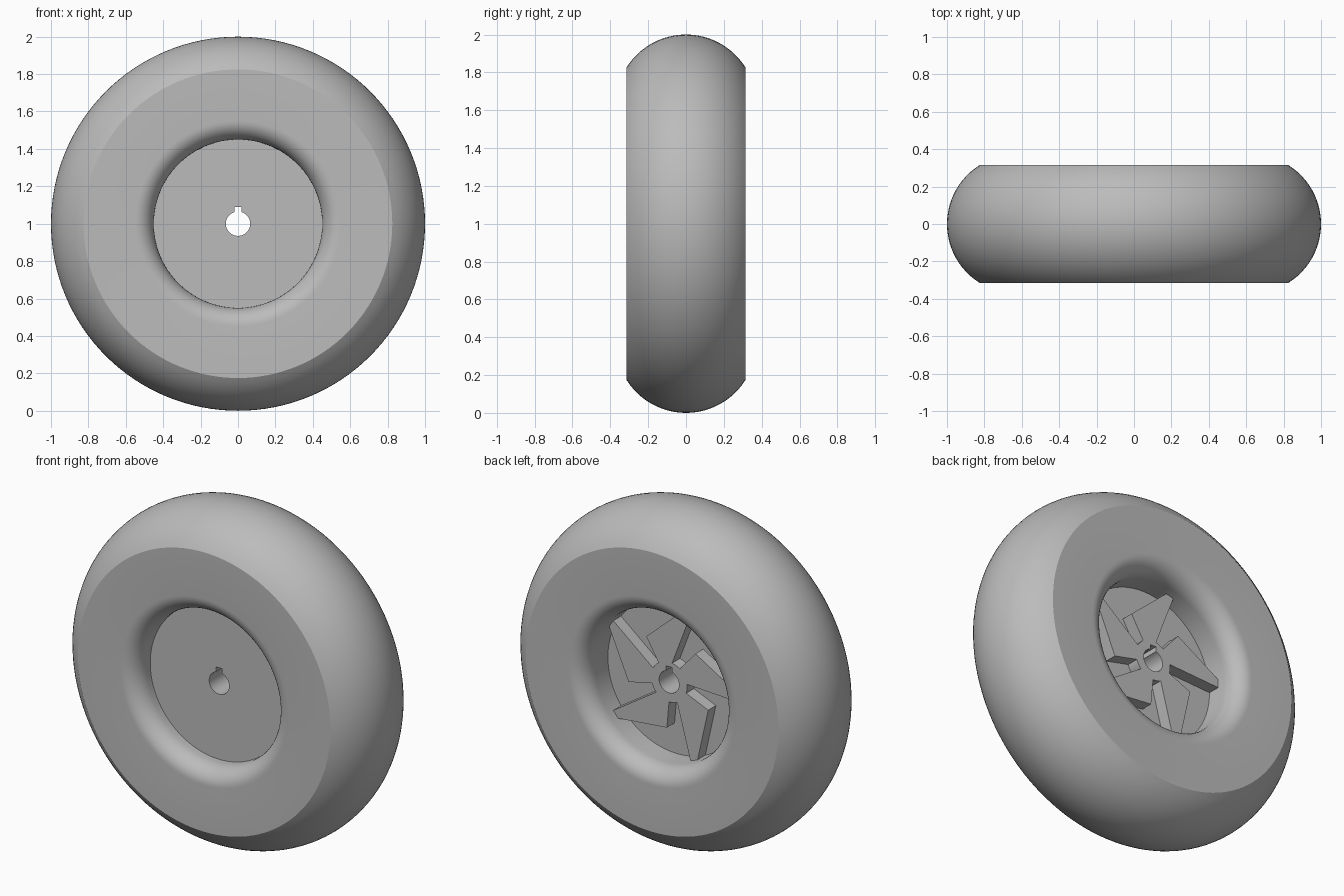
import bpy, bmesh
from math import sin, cos, pi, radians, atan2, asin, sqrt
from mathutils import Matrix

cube = bpy.data.objects.get("Cube")
if cube:
    bpy.data.objects.remove(cube)

grey = bpy.data.materials.new("plain_grey")
grey.use_nodes = True
COLOUR = (0.5, 0.5, 0.5, 1)
grey.diffuse_color = COLOUR
grey.node_tree.nodes["Principled BSDF"].inputs["Base Color"].default_value = COLOUR

AXLE = 1.0           # height of the wheel centre
FACE = 0.315         # half width of the tyre
PLATE_FRONT, PLATE_BACK, BLADE_TOP = -0.176, 0.086, 0.158


def finish(name, bm, smooth=30):
    """Turn a bmesh into a shaded, coloured object."""
    bmesh.ops.recalc_face_normals(bm, faces=bm.faces)
    mesh = bpy.data.meshes.new(name)
    bm.to_mesh(mesh)
    bm.free()
    mesh.materials.append(grey)
    obj = bpy.data.objects.new(name, mesh)
    bpy.context.collection.objects.link(obj)
    bpy.ops.object.select_all(action='DESELECT')
    obj.select_set(True)
    bpy.context.view_layer.objects.active = obj
    bpy.ops.object.shade_smooth_by_angle(angle=radians(smooth))
    return obj


def loft(bm, rings):
    """Join closed rings of equal length into a closed tube."""
    loops = [[bm.verts.new(p) for p in ring] for ring in rings]
    n = len(loops[0])
    for a, b in zip(loops, loops[1:] + loops[:1]):
        for i in range(n):
            j = (i + 1) % n
            bm.faces.new((a[i], a[j], b[j], b[i]))


# Tyre: domed tread, flat sidewalls, rounded lips around the opening
tread_r = (FACE ** 2 + 0.175 ** 2) / 0.35
edge = asin(FACE / tread_r)
half = []
for i in range(13):
    a = edge * i / 12
    half.append((1 - tread_r + tread_r * cos(a), tread_r * sin(a)))
for i in range(11):
    a = pi / 2 * i / 10
    half.append((0.55 - 0.1 * sin(a), FACE - 0.11 * (1 - cos(a))))
profile = half + [(r, -y) for r, y in reversed(half[1:])]
SEG = 128
bm = bmesh.new()
loft(bm, [[(r * cos(2 * pi * k / SEG), y, AXLE + r * sin(2 * pi * k / SEG))
           for k in range(SEG)] for r, y in profile])
finish("tyre", bm)

# Outline of the axle bore with its key slot at the top
BORE, KEY_HALF, KEY_TOP = 0.065, 0.02, 0.09
start = pi / 2 + asin(KEY_HALF / BORE)
sweep = 2 * pi - 2 * asin(KEY_HALF / BORE)
bore = [(BORE * cos(start + sweep * i / 60), BORE * sin(start + sweep * i / 60))
        for i in range(61)]
bore += [(KEY_HALF * t, KEY_TOP) for t in (1, 0.5, 0, -0.5, -1)]


def bored_disc(name, radius, y0, y1):
    rim = [(radius * cos(atan2(z, x)), radius * sin(atan2(z, x))) for x, z in bore]
    bm = bmesh.new()
    loft(bm, [[(x, y, AXLE + z) for x, z in outline]
              for outline, y in ((rim, y0), (rim, y1), (bore, y1), (bore, y0))])
    return finish(name, bm)


bored_disc("wheel_plate", 0.452, PLATE_FRONT, PLATE_BACK)
bored_disc("hub", 0.118, PLATE_BACK, BLADE_TOP)

# Five swept wedge blades on the back: (radius, angle seen from behind)
blade = [(0.112, -18), (0.274, -21), (0.455, -66), (0.455, -72), (0.112, -63)]
for k in range(5):
    bm = bmesh.new()
    verts = []
    for r, deg in blade:
        a = radians(deg + 72 * k)
        verts.append(bm.verts.new((-r * cos(a), PLATE_BACK - 0.01, AXLE + r * sin(a))))
    base = bm.faces.new(verts)
    grown = bmesh.ops.extrude_face_region(bm, geom=[base], use_keep_orig=True)
    top = [v for v in grown["geom"] if isinstance(v, bmesh.types.BMVert)]
    bmesh.ops.translate(bm, verts=top, vec=(0, BLADE_TOP - PLATE_BACK + 0.01, 0))
    finish(f"blade_{k + 1}", bm, 10)
